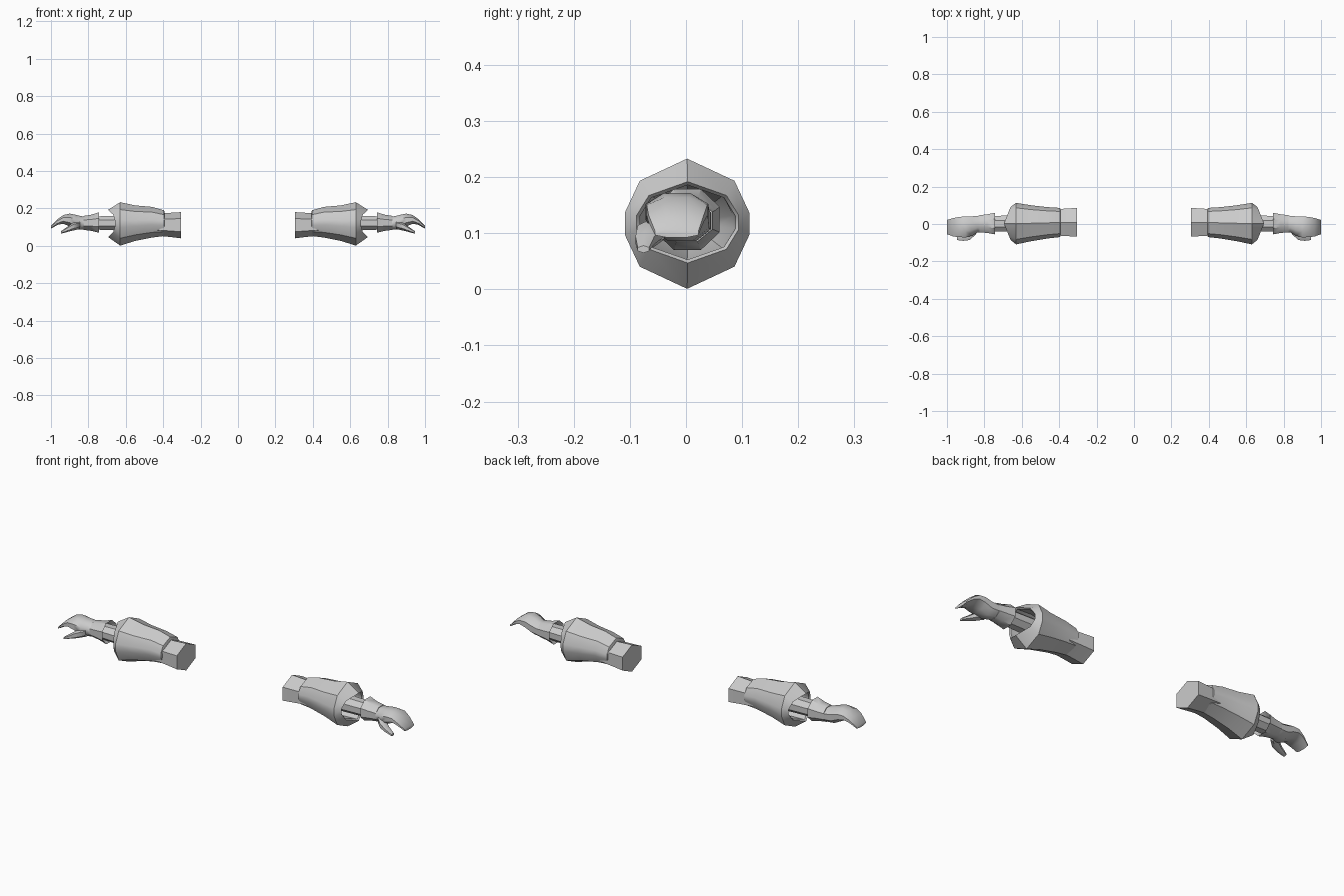
import bpy, bmesh, math

if "Cube" in bpy.data.objects:
    bpy.data.objects.remove(bpy.data.objects["Cube"])

grey = bpy.data.materials.new("plain_grey")
grey.use_nodes = True
grey.diffuse_color = (0.6, 0.6, 0.6, 1)
grey.node_tree.nodes["Principled BSDF"].inputs["Base Color"].default_value = (0.6, 0.6, 0.6, 1)


def ngon(n, turn=0.0):
    """Regular cross-section scaled to fill -1..1 both ways."""
    pts = [(math.sin(2 * math.pi * (i + turn) / n), math.cos(2 * math.pi * (i + turn) / n)) for i in range(n)]
    mu, mv = max(abs(p[0]) for p in pts), max(abs(p[1]) for p in pts)
    return [(u / mu, v / mv) for u, v in pts]


def loft(name, section, rings, angle=40):
    """Skin rings of (x, y min, y max, z min, z max, forward shift of top and bottom)."""
    bm = bmesh.new()
    loops = []
    for x, y0, y1, z0, z1, shift in rings:
        cy, ry, cz, rz = (y0 + y1) / 2, (y1 - y0) / 2, (z0 + z1) / 2, (z1 - z0) / 2
        loops.append([bm.verts.new((x + shift * abs(v) ** 3, cy + ry * u, cz + rz * v)) for u, v in section])
    n = len(section)
    for a, b in zip(loops, loops[1:]):
        for i in range(n):
            j = (i + 1) % n
            bm.faces.new((a[i], a[j], b[j], b[i]))
    bm.faces.new(loops[0])
    bm.faces.new(loops[-1])
    bmesh.ops.recalc_face_normals(bm, faces=bm.faces)
    me = bpy.data.meshes.new(name)
    bm.to_mesh(me)
    bm.free()
    me.materials.append(grey)
    ob = bpy.data.objects.new(name, me)
    bpy.context.collection.objects.link(ob)
    bpy.ops.object.select_all(action='DESELECT')
    ob.select_set(True)
    bpy.context.view_layer.objects.active = ob
    bpy.ops.object.shade_smooth_by_angle(angle=math.radians(angle))
    ob.modifiers.new("Mirror", 'MIRROR').use_mirror_merge = False
    return ob


# Ten-sided sleeve section: points at top and bottom, flat at the sides
half = [(0, 1), (0.76, 0.66), (1, 0.17), (1, -0.17), (0.76, -0.66)]
sleeve_section = half + [(-u, -v) for u, v in half]

# Upper arm band with closed shoulder end
loft("upper_arm", ngon(6), [
    (0.305, -0.068, 0.086, 0.040, 0.180, 0),
    (0.37, -0.064, 0.082, 0.048, 0.176, 0),
    (0.44, -0.060, 0.078, 0.055, 0.172, 0)])

# Flared sleeve, turned in at the wrist with a hollow opening
loft("sleeve", sleeve_section, [
    (0.392, -0.062, 0.078, 0.060, 0.178, 0),
    (0.396, -0.070, 0.086, 0.052, 0.190, 0),
    (0.46, -0.077, 0.090, 0.044, 0.208, 0),
    (0.55, -0.092, 0.100, 0.026, 0.216, 0),
    (0.63, -0.109, 0.113, 0.001, 0.233, 0),
    (0.657, -0.088, 0.094, 0.047, 0.192, 0.038),
    (0.650, -0.082, 0.088, 0.053, 0.186, 0.036),
    (0.60, -0.080, 0.084, 0.050, 0.190, 0),
    (0.50, -0.050, 0.056, 0.075, 0.165, 0)], 35)

# Forearm inside the sleeve
loft("forearm", ngon(8, 0.5), [
    (0.49, -0.046, 0.050, 0.080, 0.162, 0),
    (0.79, -0.038, 0.042, 0.087, 0.157, 0)])

# Glove cuff, wide towards the elbow
loft("glove_cuff", ngon(8, 0.5), [
    (0.775, -0.036, 0.040, 0.090, 0.155, 0),
    (0.748, -0.050, 0.056, 0.075, 0.174, 0),
    (0.744, -0.055, 0.060, 0.070, 0.179, 0),
    (0.785, -0.048, 0.052, 0.080, 0.166, 0),
    (0.825, -0.044, 0.047, 0.085, 0.160, 0)])

# Palm running into closed fingers that curl down
loft("hand", ngon(8, 0.5), [
    (0.80, -0.042, 0.045, 0.087, 0.156, 0),
    (0.835, -0.045, 0.044, 0.086, 0.158, 0),
    (0.865, -0.062, 0.041, 0.086, 0.165, 0),
    (0.900, -0.072, 0.040, 0.104, 0.172, 0),
    (0.935, -0.070, 0.038, 0.118, 0.164, 0),
    (0.965, -0.067, 0.032, 0.112, 0.142, 0),
    (0.999, -0.055, 0.022, 0.092, 0.108, 0)], 50)

# Thumb along the front of the palm
loft("thumb", ngon(6), [
    (0.845, -0.056, -0.020, 0.090, 0.135, 0),
    (0.880, -0.086, -0.040, 0.082, 0.125, 0),
    (0.912, -0.090, -0.056, 0.074, 0.102, 0),
    (0.946, -0.086, -0.066, 0.065, 0.078, 0)], 50)
